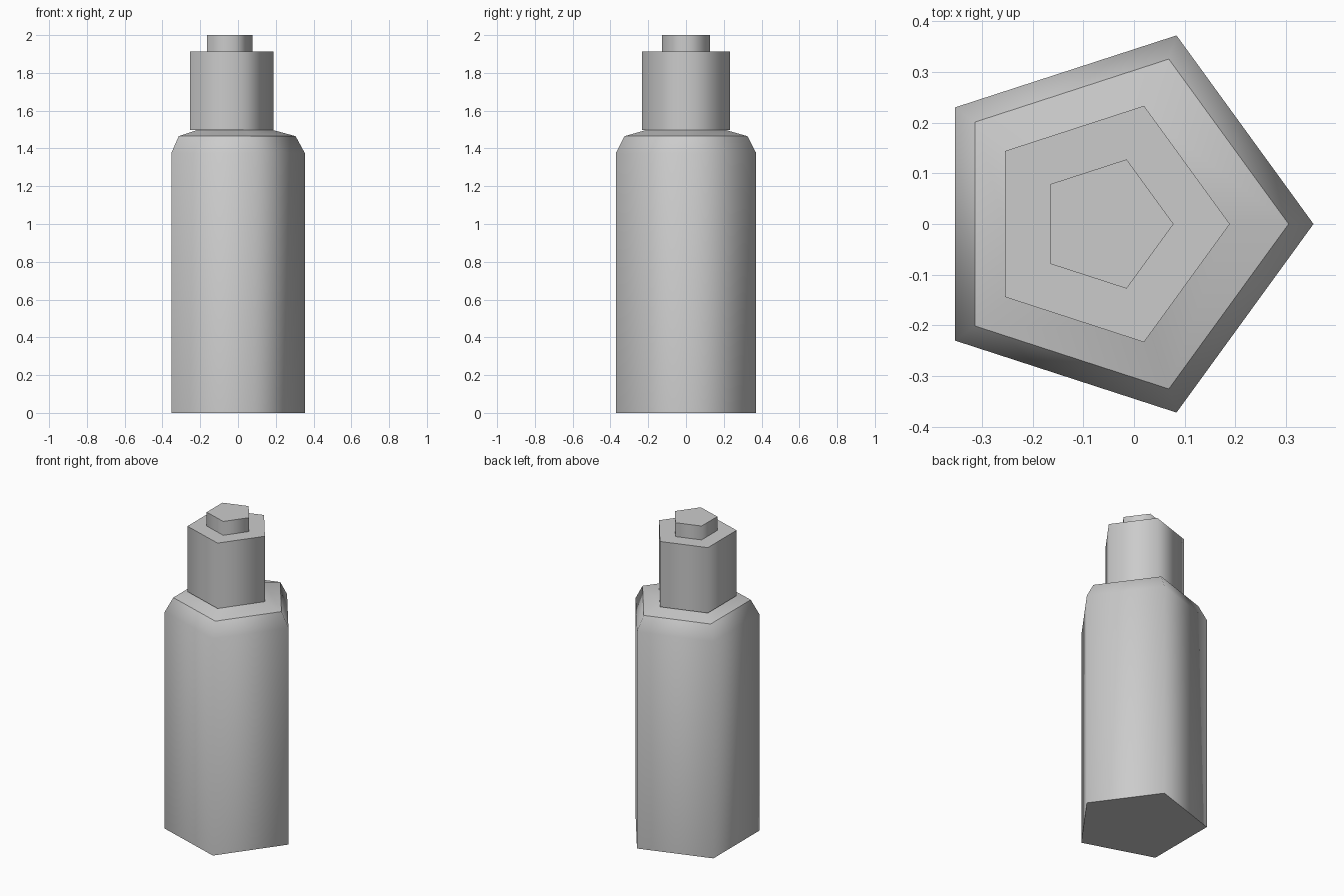
import bpy
import bmesh
from math import cos, sin, tau

if "Cube" in bpy.data.objects:
    bpy.data.objects.remove(bpy.data.objects["Cube"])

SIDES = 5

grey = bpy.data.materials.new("plain grey")
grey.use_nodes = True
colour = (0.6, 0.6, 0.6, 1)
grey.diffuse_color = colour
grey.node_tree.nodes["Principled BSDF"].inputs["Base Color"].default_value = colour


def five_sided_part(name, centre_x, profile, soft_rings=()):
    """Stack pentagon rings (radius, height); rings are creased unless soft."""
    bm = bmesh.new()
    rings = []
    for radius, z in profile:
        rings.append([bm.verts.new((centre_x + radius * cos(tau * i / SIDES),
                                    radius * sin(tau * i / SIDES), z))
                      for i in range(SIDES)])
    for low, high in zip(rings, rings[1:]):
        for i in range(SIDES):
            j = (i + 1) % SIDES
            bm.faces.new((low[i], low[j], high[j], high[i]))
    bm.faces.new(rings[0][::-1])
    bm.faces.new(rings[-1])
    for face in bm.faces:
        face.smooth = True
    for index, ring in enumerate(rings):
        for i in range(SIDES):
            edge = bm.edges.get((ring[i], ring[(i + 1) % SIDES]))
            edge.smooth = index in soft_rings
    mesh = bpy.data.meshes.new(name)
    bm.to_mesh(mesh)
    bm.free()
    mesh.materials.append(grey)
    part = bpy.data.objects.new(name, mesh)
    bpy.context.collection.objects.link(part)
    return part


# Bottle with a soft chamfer and a shallow shoulder
five_sided_part("bottle_body", -0.037,
                [(0.391, 0), (0.391, 1.375), (0.342, 1.465), (0.22, 1.498)],
                soft_rings=(1,))
# Collar and push button, set slightly off the bottle's axis
five_sided_part("collar", -0.056, [(0.245, 1.497), (0.245, 1.912)])
five_sided_part("push_button", -0.056, [(0.134, 1.912), (0.134, 2.0)])
